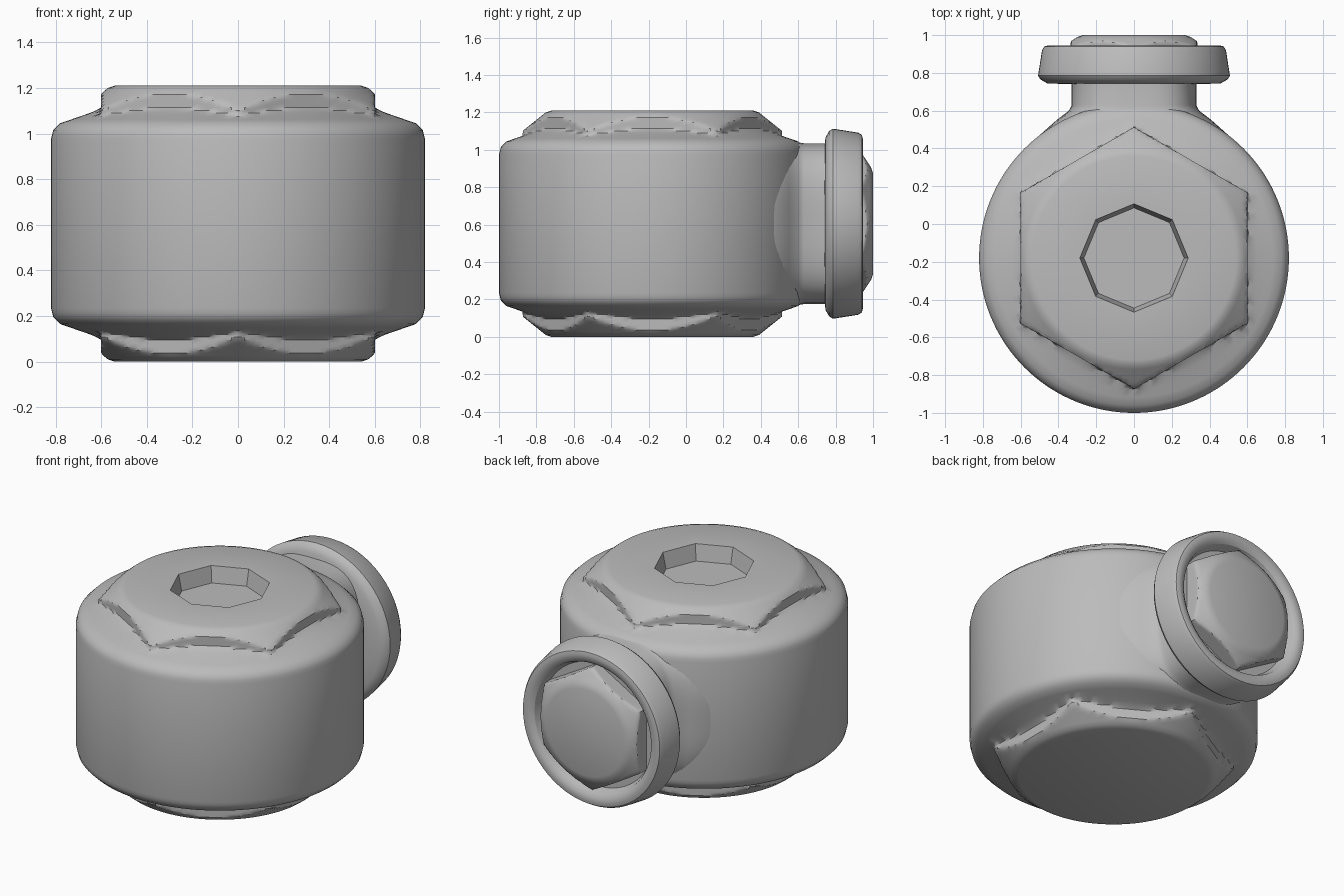
import bpy, bmesh, math

cube = bpy.data.objects.get("Cube")
if cube:
    bpy.data.objects.remove(cube, do_unlink=True)

metal = bpy.data.materials.new("plain grey")
metal.use_nodes = True
GREY = (0.5, 0.5, 0.5, 1)
metal.diffuse_color = GREY
metal.node_tree.nodes["Principled BSDF"].inputs["Base Color"].default_value = GREY


def interp(points, x):
    """Linear interpolation through ascending (x, value) pairs."""
    for (x0, v0), (x1, v1) in zip(points, points[1:]):
        if x <= x1:
            return v0 + (v1 - v0) * max(0, x - x0) / (x1 - x0)
    return points[-1][1]


def polygon(t, sides, apothem, phase=0):
    """Radius of a regular polygon in direction t."""
    step = math.tau / sides
    return apothem / math.cos((t - phase + step / 2) % step - step / 2)


def loft(name, rings, place, segments=96):
    """Skin rings of (height, radius function); place maps them to space."""
    bm = bmesh.new()
    loops = []
    for h, radius in rings:
        loop = []
        for i in range(segments):
            t = math.tau * i / segments
            r = radius(t)
            loop.append(bm.verts.new(place(r * math.cos(t), r * math.sin(t), h)))
        loops.append(loop)
    for a, b in zip(loops, loops[1:]):
        for i in range(segments):
            j = (i + 1) % segments
            bm.faces.new((a[i], a[j], b[j], b[i]))
    bm.faces.new(loops[0])
    bm.faces.new(loops[-1])
    bmesh.ops.recalc_face_normals(bm, faces=bm.faces)
    mesh = bpy.data.meshes.new(name)
    bm.to_mesh(mesh)
    bm.free()
    mesh.materials.append(metal)
    obj = bpy.data.objects.new(name, mesh)
    bpy.context.collection.objects.link(obj)
    bpy.ops.object.select_all(action='DESELECT')
    obj.select_set(True)
    bpy.context.view_layer.objects.active = obj
    bpy.ops.object.shade_smooth_by_angle(angle=math.radians(32))
    return obj


def upright(u, v, h):
    return (u, v - 0.18, h)


def backward(u, v, h):
    return (u, h, v + 0.605)


def circle(r):
    return lambda t: r


# Round drum with a chamfered hexagonal boss on both ends
HALF = 0.605
shoulder = [(0, 0.82), (0.37, 0.82), (0.41, 0.81), (0.44, 0.78),
            (0.485, 0.65), (0.51, 0.59), (0.52, 0)]
cone = [(0, 1.2), (0.395, 0.82), (0.595, 0.57), (0.605, 0.54)]


def drum_radius(d):
    s, c = interp(shoulder, d), interp(cone, d)
    return lambda t: max(s, min(c, polygon(t, 6, 0.6)))


steps = [0, 0.37, 0.39, 0.41, 0.425, 0.44, 0.455, 0.47, 0.485, 0.497,
         0.51, 0.525, 0.54, 0.553, 0.567, 0.58, 0.595, 0.605]
rings = [(HALF - d, drum_radius(d)) for d in reversed(steps)]
rings += [(HALF + d, drum_radius(d)) for d in steps[1:]]


# Octagonal socket sunk into the top
def octagon(apothem):
    return lambda t: polygon(t, 8, apothem, math.pi / 8)


rings += [(2 * HALF, octagon(0.265)), (1.11, octagon(0.245))]
loft("drum_body", rings, upright, 144)


# Neck with flattened sides, flaring into the drum
def oblong(a, b, p=3.2):
    return lambda t: (abs(math.cos(t) / a) ** p + abs(math.sin(t) / b) ** p) ** (-1 / p)


loft("neck", [(0.3, oblong(0.58, 0.46)), (0.47, oblong(0.50, 0.46)),
              (0.55, oblong(0.41, 0.45)), (0.60, oblong(0.345, 0.435)),
              (0.63, oblong(0.33, 0.43)), (0.78, oblong(0.33, 0.43))], backward, 64)

# Rounded flange with a hollow back face
flange = [(0.74, 0.35), (0.745, 0.46), (0.765, 0.495), (0.785, 0.508),
          (0.92, 0.487), (0.94, 0.475), (0.945, 0.455), (0.94, 0.425),
          (0.925, 0.405), (0.87, 0.385)]
loft("flange", [(y, circle(r)) for y, r in flange], backward, 64)

# Chamfered hexagonal cap inside the flange
cap = [(0.84, 0.5), (0.93, 0.39), (0.95, 0.36), (0.99, 0.30), (1.0, 0.27)]


def cap_radius(y):
    c = interp(cap, y)
    return lambda t: min(c, polygon(t, 6, 0.335))


loft("hex_cap", [(y, cap_radius(y)) for y in
                 (0.85, 0.91, 0.93, 0.94, 0.95, 0.96, 0.968, 0.98, 0.99, 1.0)], backward, 96)
